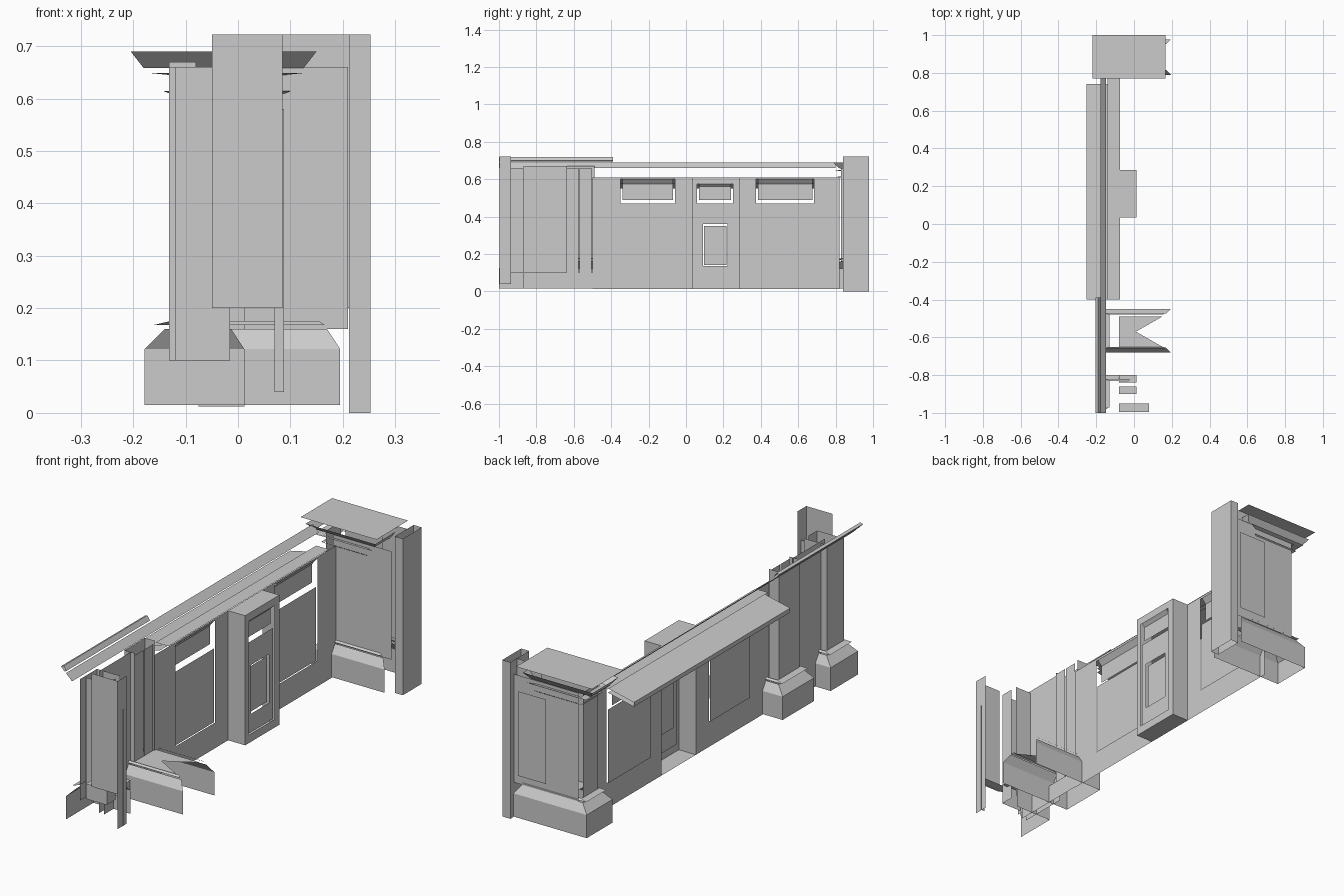
import bpy, bmesh

if "Cube" in bpy.data.objects:
    bpy.data.objects.remove(bpy.data.objects["Cube"])

def mesh(name, verts, faces):
    me = bpy.data.meshes.new(name)
    me.from_pydata(verts, [], faces)
    ob = bpy.data.objects.new(name, me)
    bpy.context.collection.objects.link(ob)
    return ob

def band(name, r0, z0, r1, z1, sides="FRBL"):
    """Ring of side faces between two rectangles (x0, x1, y0, y1); F=-y R=+x B=+y L=-x."""
    vs = [(x, y, z) for (a, b, c, d), z in ((r0, z0), (r1, z1))
          for x, y in ((a, c), (b, c), (b, d), (a, d))]
    fs = [(i, (i + 1) % 4, (i + 1) % 4 + 4, i + 4)
          for i, s in enumerate("FRBL") if s in sides]
    return mesh(name, vs, fs)

def strip(name, pts, y0, y1, closed=False):
    """Sweep an x-z profile along y without end caps."""
    n = len(pts)
    vs = [(x, y, z) for y in (y0, y1) for x, z in pts]
    return mesh(name, vs, [(i, (i + 1) % n, (i + 1) % n + n, i + n)
                           for i in range(n if closed else n - 1)])

def sheet_x(name, x, y0, y1, z0, z1):
    return strip(name, [(x, z0), (x, z1)], y0, y1)

def sheet_y(name, y, x0, x1, z0, z1):
    return mesh(name, [(x0, y, z0), (x1, y, z0), (x1, y, z1), (x0, y, z1)], [(0, 1, 2, 3)])

def plate(name, z, x0, x1, y0, y1):
    return mesh(name, [(x0, y0, z), (x1, y0, z), (x1, y1, z), (x0, y1, z)], [(0, 1, 2, 3)])

def frame_x(name, x, outer, inner):
    """Flat rectangular frame facing +x; rects are (y0, y1, z0, z1)."""
    vs = [(x, y, z) for a, b, c, d in (outer, inner)
          for y, z in ((a, c), (b, c), (b, d), (a, d))]
    return mesh(name, vs, [(i, (i + 1) % 4, (i + 1) % 4 + 4, i + 4) for i in range(4)])

# Long counter wall: stiles, two panelled bays, top ledge
WX = -0.075
for y0, y1 in ((-0.5, -0.42), (0.76, 0.82)):
    sheet_x("wall_stile", WX, y0, y1, 0.012, 0.61)
for a, b, c, d in ((-0.42, 0.035, -0.35, -0.06), (0.285, 0.76, 0.375, 0.685)):
    frame_x("bay_frame", WX, (a, b, 0.012, 0.61), (c, d, 0.13, 0.60))
    sheet_x("bay_lower_panel", WX - 0.006, c, d, 0.13, 0.47)
    strip("bay_upper_panel", [(WX - 0.02, 0.49), (WX - 0.02, 0.575), (WX, 0.60)], c + 0.01, d - 0.01)
plate("counter_ledge", 0.612, -0.14, WX, -0.4, 0.77)

# Projecting central pilaster with its door-like panels
PX = 0.012
band("centre_pilaster_sides", (WX, PX, 0.035, 0.285), 0.012, (WX, PX, 0.035, 0.285), 0.61, "FB")
frame_x("centre_pilaster_frame", PX, (0.035, 0.285, 0.012, 0.61), (0.06, 0.25, 0.05, 0.575))
plate("centre_pilaster_top", 0.61, WX, PX, 0.035, 0.285)
plate("centre_pilaster_floor", 0.012, WX, PX, 0.035, 0.285)
frame_x("centre_door_frame", PX - 0.008, (0.06, 0.25, 0.05, 0.47), (0.09, 0.222, 0.135, 0.36))
sheet_x("centre_door_panel", PX - 0.015, 0.095, 0.217, 0.14, 0.35)
strip("centre_upper_panel", [(PX - 0.015, 0.49), (PX - 0.015, 0.56), (PX, 0.575)], 0.07, 0.24)

# Rear cornice rail, cap bar and sloping rear shelf
strip("cornice_rail", [(-0.147, 0.66), (-0.178, 0.69)], -1.0, 0.8)
strip("cap_bar", [(-0.185, 0.695), (-0.176, 0.70), (-0.19, 0.72), (-0.203, 0.715)], -1.0, -0.39, True)
strip("rear_shelf", [(-0.12, 0.58), (-0.252, 0.55), (-0.252, 0.57), (-0.12, 0.60)], -0.4, 0.74)

def pedestal(label, x1, y0, y1, sides):
    """Chamfered base with thin mouldings around a shaft."""
    full, top = (-0.178, x1, y0, y1), (-0.14, x1 - 0.025, y0 + 0.025, y1 - 0.025)
    band(label + "_base", full, 0.015, full, 0.122, sides)
    band(label + "_base_chamfer", full, 0.122, top, 0.16, sides)
    band(label + "_base_moulding", (-0.16, x1 - 0.03, y0 + 0.02, y1 - 0.02), 0.168,
         (-0.13, x1 - 0.04, y0 + 0.03, y1 - 0.03), 0.175, sides)

def notched_plate(name, y0, y1, z):
    """Flat plate with a V cut into its +x edge."""
    mesh(name, [(-0.08, y0, z), (0.15, y0, z), (0.01, (y0 + y1) / 2, z), (0.15, y1, z), (-0.08, y1, z)],
         [(0, 1, 2, 3, 4)])

# Tall end block at the back
pedestal("block", 0.195, 0.79, 0.978, "FBL")
notched_plate("block_notched_plate", 0.825, 0.945, 0.18)
band("block_shaft", (-0.132, 0.21, 0.83, 0.94), 0.16, (-0.132, 0.21, 0.83, 0.94), 0.66, "L")
sheet_y("block_front_wall", 0.82, -0.09, 0.21, 0.16, 0.66)
sheet_y("block_back_wall", 0.955, -0.12, 0.21, 0.16, 0.66)
sheet_y("block_back_panel", 0.962, 0.04, 0.185, 0.2, 0.59)
for z, o in ((0.61, 0.01), (0.645, 0.04)):
    band("block_top_moulding", (-0.132, 0.09, 0.815, 0.955), z,
         (-0.132 - o, 0.09 + o, 0.815 - o * 0.5, 0.955 + o * 0.5), z + 0.004, "FBL")
band("block_cornice", (-0.18, 0.125, 0.82, 0.95), 0.658, (-0.205, 0.15, 0.785, 0.975), 0.69)
plate("block_roof", 0.722, -0.22, 0.168, 0.77, 1.0)
sheet_y("block_inner_wall", 0.93, 0.085, 0.212, 0.2, 0.722)
col = (0.212, 0.253, 0.84, 0.978)
band("block_column", col, 0.0, col, 0.722)

# Middle pilaster near the front
pedestal("middle", 0.195, -0.68, -0.45, "FBL")
mid = (-0.132, -0.08, -0.64, -0.49)
band("middle_shaft", mid, 0.16, mid, 0.67, "FBL")
for y0, y1 in ((-0.64, -0.575), (-0.57, -0.505)):
    sheet_x("middle_shaft_strip", -0.08, y0, y1, 0.1, 0.66)
notched_plate("middle_notched_plate", -0.65, -0.49, 0.17)

# Front bay panel between the two pilasters
sheet_x("front_bay_panel", -0.1, -0.87, -0.635, 0.015, 0.67)
sheet_x("front_bay_skirt", -0.075, -0.87, -0.5, 0.015, 0.1)

# Front end pilaster, cut off at the model's edge
pedestal("front", 0.012, -1.0, -0.8, "BL")
fr = (-0.132, -0.015, -0.965, -0.84)
band("front_shaft", fr, 0.1, fr, 0.66, "BL")
sheet_y("front_return", -0.935, -0.12, -0.015, 0.1, 0.66)
sheet_x("front_return_side", -0.015, -0.935, -0.87, 0.1, 0.66)
sheet_y("front_post_face", -0.998, -0.05, 0.085, 0.2, 0.722)
sheet_x("front_post_side", 0.085, -0.998, -0.935, 0.04, 0.722)
sheet_y("front_post_sliver", -0.96, 0.07, 0.088, 0.04, 0.58)
plate("front_post_band", 0.203, -0.08, 0.08, -0.995, -0.95)
for y in (-0.82, -0.88):
    plate("front_base_moulding_plate", 0.17, -0.08, 0.012, y - 0.02, y + 0.02)
